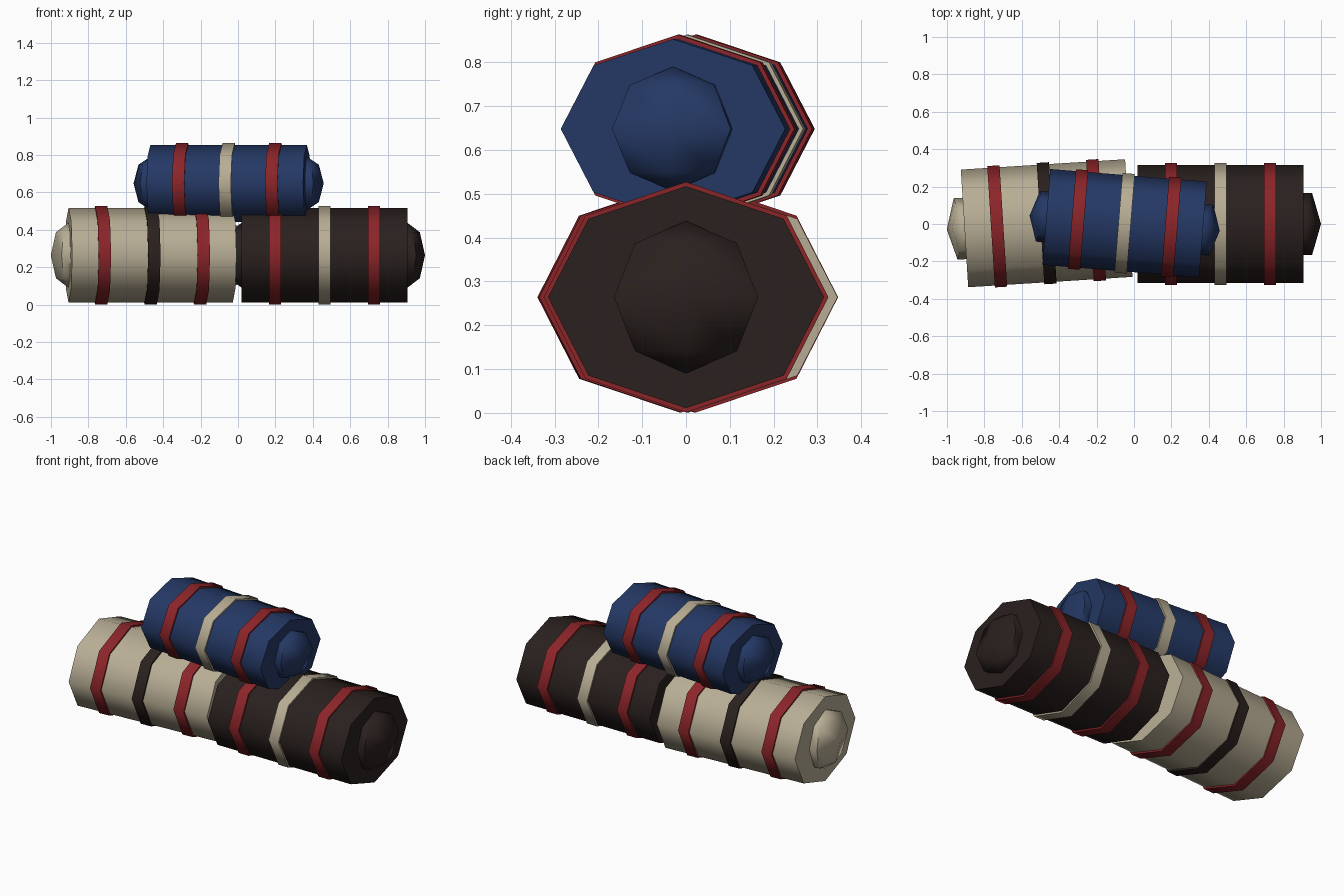
import bpy, math
from mathutils import Matrix

if "Cube" in bpy.data.objects:
    bpy.data.objects.remove(bpy.data.objects["Cube"])


def material(name, rgb):
    m = bpy.data.materials.new(name)
    m.diffuse_color = (*rgb, 1)
    m.use_nodes = True
    m.node_tree.nodes["Principled BSDF"].inputs["Base Color"].default_value = m.diffuse_color
    return m


CREAM = material("cream", (0.48, 0.42, 0.30))
DARK = material("dark_brown", (0.023, 0.015, 0.013))
RED = material("red", (0.26, 0.018, 0.022))
BLUE = material("blue", (0.018, 0.04, 0.13))


def finish(name, mat, matrix):
    ob = bpy.context.object
    ob.name = name
    ob.data.transform(matrix)
    ob.data.materials.append(mat)
    bpy.ops.object.shade_smooth_by_angle(angle=math.radians(60))


def drum(name, mat, place, x, length, ry, rz):
    # eight-sided drum lying along x
    bpy.ops.mesh.primitive_cylinder_add(vertices=8, radius=1, depth=1)
    lay = Matrix.Rotation(math.pi / 2, 4, 'Y')
    size = Matrix.Diagonal((length, ry, rz, 1))
    finish(name, mat, place @ Matrix.Translation((x, 0, 0)) @ size @ lay)


def dome(name, mat, place, x, rx, ry, rz):
    # rounded end of the rolled cloth
    bpy.ops.mesh.primitive_uv_sphere_add(segments=6, ring_count=4, radius=1)
    pts = [v.co for v in bpy.context.object.data.vertices]
    # a corner of the hexagon points along x
    turn = 0 if max(p.x for p in pts) > 0.95 else math.pi / 2
    size = Matrix.Diagonal((rx, ry, rz, 1))
    finish(name, mat, place @ Matrix.Translation((x, 0, 0)) @ size
           @ Matrix.Rotation(turn, 4, 'Z'))


def bedroll(name, centre, angle, length, ry, rz, dome_size, spacing, mat, straps):
    place = Matrix.Translation(centre) @ Matrix.Rotation(math.radians(angle), 4, 'Z')
    drum(name + "_body", mat, place, 0, length, ry, rz)
    for i, strap in enumerate(straps):
        drum(f"{name}_strap_{i + 1}", strap, place, (i - 1) * spacing,
             0.066, ry + 0.01, rz + 0.01)
    for side, label in ((-1, "left"), (1, "right")):
        dome(f"{name}_{label}_end", mat, place, side * length / 2, *dome_size)


# two rolls end to end, a smaller one on top
bedroll("cream_roll", (-0.467, 0.004, 0.264), 3.6, 0.88, 0.315, 0.253,
        (0.095, 0.19, 0.174), 0.265, CREAM, (RED, DARK, RED))
bedroll("dark_roll", (0.4625, 0, 0.264), 0, 0.885, 0.315, 0.253,
        (0.095, 0.19, 0.174), 0.265, DARK, (RED, CREAM, RED))
bedroll("blue_roll", (-0.05, 0.004, 0.648), -4.6, 0.84, 0.257, 0.205,
        (0.09, 0.157, 0.142), 0.25, BLUE, (RED, CREAM, RED))
